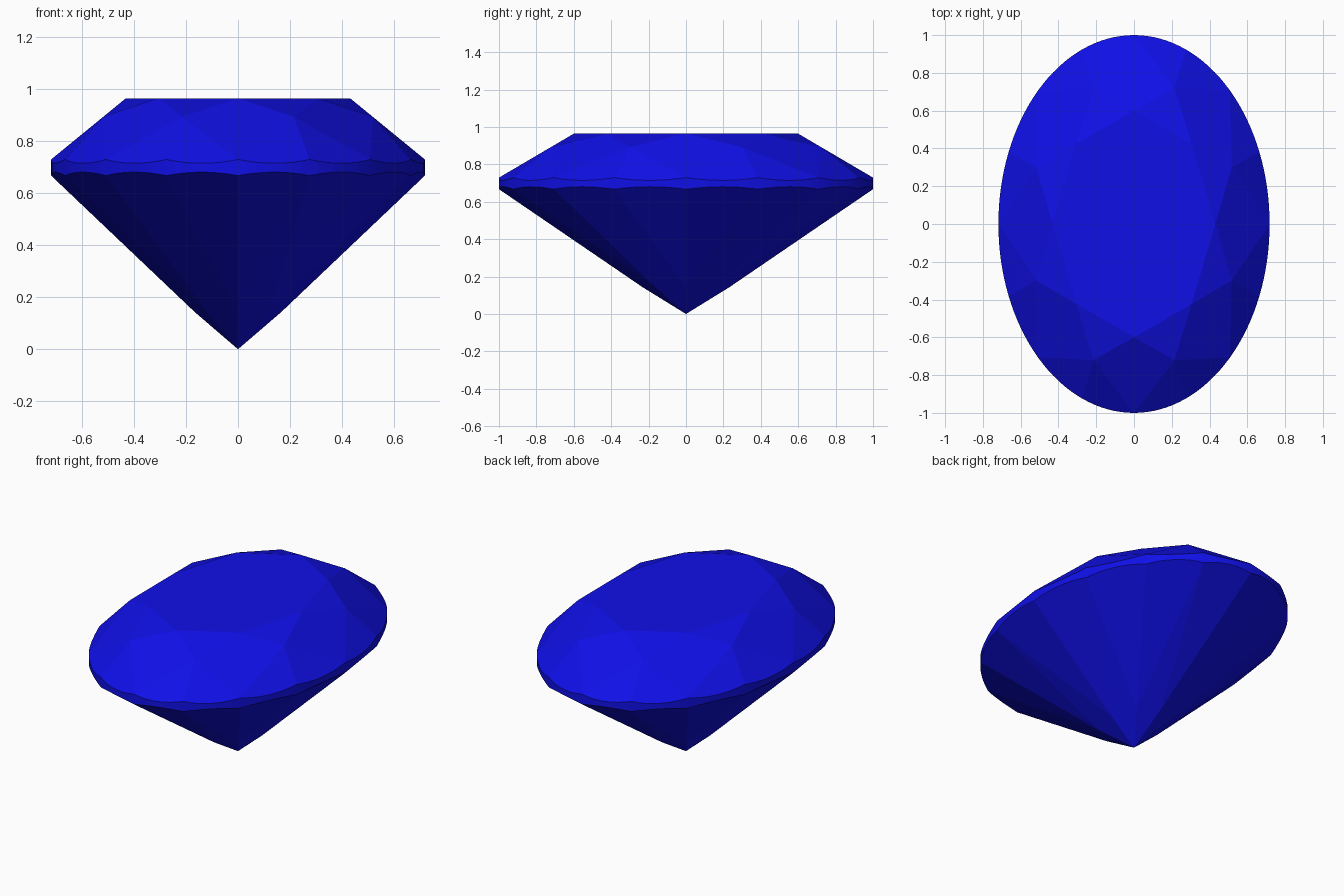
import bpy, bmesh
from math import sin, cos, radians

if "Cube" in bpy.data.objects:
    bpy.data.objects.remove(bpy.data.objects["Cube"])

WIDTH = 0.718                      # x radius (y radius is 1)
TOP, G_TOP, G_BOT = 0.964, 0.729, 0.667
R_TABLE, R_KITE, R_PAV = 0.6, 0.78, 0.23
STEP, ARC = 22.5, 8                # sixteenth turn, segments per scallop
C = cos(radians(STEP / 2))

# Heights where the facet planes meet
z_kite = TOP - (TOP - G_TOP) / (1 - R_TABLE) * (R_KITE * cos(radians(STEP)) - R_TABLE)
z_pav = G_BOT * R_PAV * cos(radians(STEP))
s_up = (z_kite - G_TOP) / (C - R_KITE * C)
s_low = (G_BOT - z_pav) / (C - R_PAV * C)

bm = bmesh.new()


def point(r, deg, z):
    a = radians(deg)
    return (WIDTH * r * cos(a), r * sin(a), z)


def face(points):
    bm.faces.new([bm.verts.new(p) for p in points])


def scallop(start, z, slope):
    """Curve where a sloping facet meets the oval girdle."""
    result = []
    for j in range(ARC + 1):
        d = STEP * j / ARC
        result.append(point(1, start + d, z + slope * (C - cos(radians(d - STEP / 2)))))
    return result


# Table
face([point(R_TABLE, 45 * k, TOP) for k in range(8)])

for k in range(8):
    a = 45 * k
    b, c = a + STEP, a + 45
    table, kite = point(R_TABLE, a, TOP), point(R_KITE, b, z_kite)
    pav_a, pav_c = point(R_PAV, a, z_pav), point(R_PAV, c, z_pav)
    # Star and kite facets of the crown
    face([table, kite, point(R_TABLE, c, TOP)])
    face([table, point(R_KITE, a - STEP, z_kite), point(1, a, G_TOP), kite])
    # Main pavilion facet
    face([(0, 0, 0), pav_a, point(1, b, G_BOT), pav_c])
    # Upper halves, lower halves and girdle band
    for start, pav in ((a, pav_a), (b, pav_c)):
        upper = scallop(start, G_TOP, s_up)
        lower = scallop(start, G_BOT, -s_low)
        face([kite] + upper)
        face([pav] + lower)
        for j in range(ARC):
            face([lower[j], lower[j + 1], upper[j + 1], upper[j]])

bmesh.ops.remove_doubles(bm, verts=bm.verts[:], dist=1e-5)
bmesh.ops.recalc_face_normals(bm, faces=bm.faces[:])

mesh = bpy.data.meshes.new("oval_gem")
bm.to_mesh(mesh)
bm.free()
gem = bpy.data.objects.new("oval_gem", mesh)
bpy.context.collection.objects.link(gem)

# Deep blue
blue = bpy.data.materials.new("blue_gem")
blue.diffuse_color = (0.005, 0.005, 0.8, 1)
blue.use_nodes = True
blue.node_tree.nodes["Principled BSDF"].inputs["Base Color"].default_value = blue.diffuse_color
mesh.materials.append(blue)
